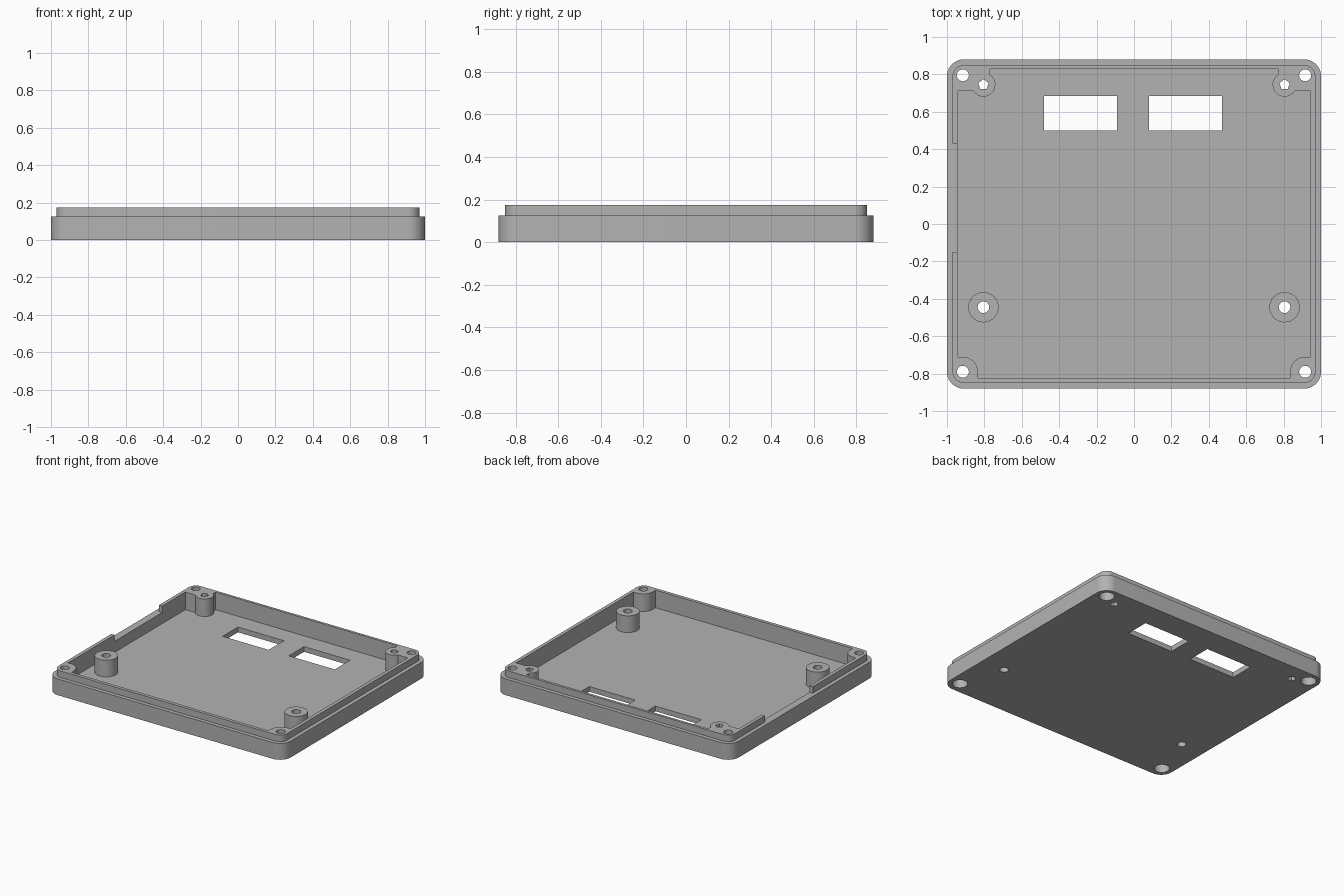
import bpy, bmesh, math

cube = bpy.data.objects.get("Cube")
if cube:
    bpy.data.objects.remove(cube, do_unlink=True)

FLOOR, RIM, TOP = 0.04, 0.125, 0.175

grey = bpy.data.materials.new("plain grey")
grey.use_nodes = True
grey.diffuse_color = (0.45, 0.45, 0.45, 1)
grey.node_tree.nodes["Principled BSDF"].inputs["Base Color"].default_value = (0.45, 0.45, 0.45, 1)


def prism(name, points, z0, z1):
    """Extrude a flat outline from z0 up to z1."""
    bm = bmesh.new()
    base = bm.faces.new([bm.verts.new((x, y, z0)) for x, y in points])
    top = bmesh.ops.extrude_face_region(bm, geom=[base])["geom"]
    verts = [v for v in top if isinstance(v, bmesh.types.BMVert)]
    bmesh.ops.translate(bm, verts=verts, vec=(0, 0, z1 - z0))
    bmesh.ops.recalc_face_normals(bm, faces=bm.faces)
    mesh = bpy.data.meshes.new(name)
    bm.to_mesh(mesh)
    bm.free()
    mesh.materials.append(grey)
    obj = bpy.data.objects.new(name, mesh)
    bpy.context.collection.objects.link(obj)
    return obj


def box(name, x0, x1, y0, y1, z0, z1):
    x0, x1 = sorted((x0, x1))
    return prism(name, [(x0, y0), (x1, y0), (x1, y1), (x0, y1)], z0, z1)


def cylinder(name, x, y, r, z0, z1, n=32):
    turn = [math.pi / 2 + math.tau * i / n for i in range(n)]
    return prism(name, [(x + r * math.cos(a), y + r * math.sin(a)) for a in turn], z0, z1)


def rounded_plate(name, hx, hy, r, z0, z1, n=10):
    points = []
    for q, (sx, sy) in enumerate([(1, 1), (-1, 1), (-1, -1), (1, -1)]):
        for i in range(n + 1):
            a = (q + i / n) * math.pi / 2
            points.append((sx * (hx - r) + r * math.cos(a), sy * (hy - r) + r * math.sin(a)))
    return prism(name, points, z0, z1)


def combine(target, tool, operation):
    """Apply a boolean and discard the tool."""
    mod = target.modifiers.new("boolean", "BOOLEAN")
    mod.operation, mod.solver, mod.object = operation, "EXACT", tool
    bpy.context.view_layer.objects.active = target
    bpy.ops.object.modifier_apply(modifier=mod.name)
    bpy.data.objects.remove(tool, do_unlink=True)


def cut(target, tool):
    combine(target, tool, "DIFFERENCE")


def join(target, tool):
    combine(target, tool, "UNION")


# Tray body with a stepped-in lip
tray = rounded_plate("tray", 1, 0.88, 0.09, 0, RIM)
join(tray, rounded_plate("lip", 0.97, 0.85, 0.06, RIM - 0.05, TOP))

# Hollow interior, leaving solid screw bosses in the corners
hollow = box("hollow", -0.943, 0.943, -0.824, 0.83, FLOOR, 0.3)
for s in (-1, 1):
    cut(hollow, cylinder("front_boss", s * 0.915, -0.79, 0.08, 0, 0.4))
    cut(hollow, box("front_boss_side", s * 0.915, s * 1.1, -0.9, -0.71, 0, 0.4))
    cut(hollow, box("front_boss_end", s * 0.835, s * 1.1, -0.9, -0.79, 0, 0.4))
    cut(hollow, box("back_boss", s * 0.77, s * 1.1, 0.71, 0.95, 0, 0.4))
    cut(hollow, cylinder("back_standoff", s * 0.805, 0.745, 0.064, 0, 0.4))
cut(tray, hollow)

# Gap in the right-hand lip
cut(tray, box("lip_gap", -1.1, -0.9, -0.15, 0.43, RIM, 0.3))

# Two rectangular windows in the floor
for x0, x1 in ((-0.48, -0.09), (0.08, 0.47)):
    cut(tray, box("window", x0, x1, 0.5, 0.685, -0.1, 0.1))

for s in (-1, 1):
    # Round front standoffs, then their holes
    join(tray, cylinder("front_standoff", s * 0.805, -0.445, 0.081, FLOOR / 2, 0.168))
    cut(tray, cylinder("standoff_hole", s * 0.805, -0.445, 0.031, -0.1, 0.3, 24))
    cut(tray, cylinder("pilot_hole", s * 0.805, 0.745, 0.029, -0.1, 0.3, 5))
    # Counterbored corner screw holes
    for y in (-0.79, 0.795):
        cut(tray, cylinder("screw_hole", s * 0.915, y, 0.032, -0.1, 0.3, 24))
        cut(tray, cylinder("counterbore", s * 0.915, y, 0.054, -0.1, 0.1))

# Smooth the curved walls and keep the edges crisp
bpy.ops.object.select_all(action="DESELECT")
tray.select_set(True)
bpy.context.view_layer.objects.active = tray
bpy.ops.object.shade_smooth_by_angle(angle=math.radians(30))
